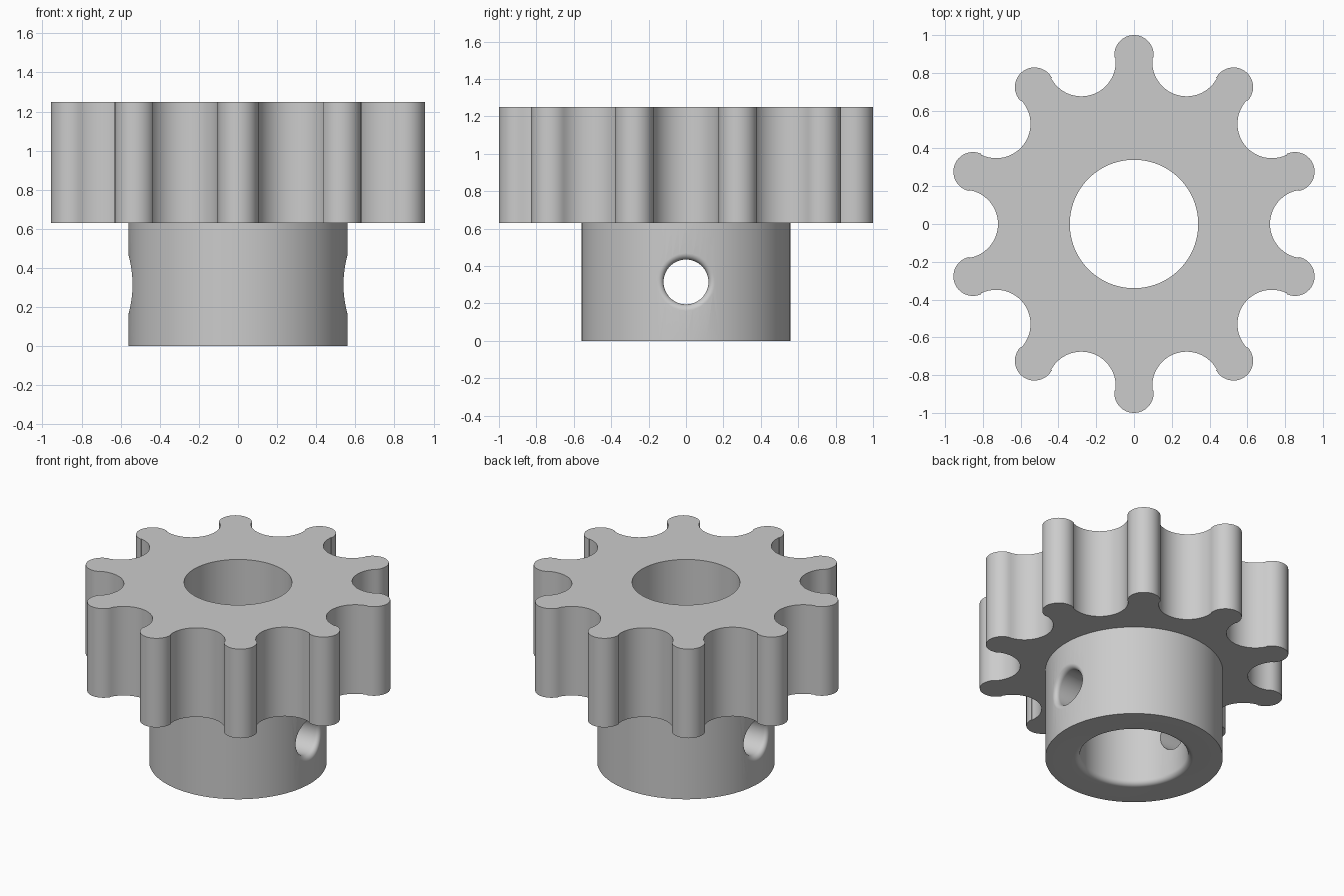
import bpy, bmesh
from math import sin, cos, pi, sqrt, atan2, tau
from mathutils import Vector

cube = bpy.data.objects.get("Cube")
if cube:
    bpy.data.objects.remove(cube, do_unlink=True)

TEETH = 10
BORE, HUB, SPLIT, TOP = 0.34, 0.56, 0.63, 1.25
TIP_R, TIP_C = 0.104, 0.896          # rounded tooth tips
GAP_R, GAP_C = 0.182, 0.902          # round valleys between teeth
HOLE_R, HOLE_Z, FILLET = 0.12, 0.315, 0.035

steel = bpy.data.materials.new("Grey steel")
steel.use_nodes = True
colour = (0.6, 0.6, 0.6, 1)
steel.diffuse_color = colour
steel.node_tree.nodes["Principled BSDF"].inputs["Base Color"].default_value = colour


def make_object(name, bm):
    bmesh.ops.recalc_face_normals(bm, faces=bm.faces)
    mesh = bpy.data.meshes.new(name)
    bm.to_mesh(mesh)
    bm.free()
    mesh.materials.append(steel)
    obj = bpy.data.objects.new(name, mesh)
    bpy.context.collection.objects.link(obj)
    return obj


def activate(obj):
    bpy.ops.object.select_all(action='DESELECT')
    obj.select_set(True)
    bpy.context.view_layer.objects.active = obj


def polar(r, a):
    return Vector((r * cos(a), r * sin(a), 0))


def arc(centre, r, a0, a1, n):
    return [centre + polar(r, a0 + (a1 - a0) * i / n) for i in range(n + 1)]


def ring_faces(bm, rings, closed=False):
    pairs = list(zip(rings, rings[1:])) + ([(rings[-1], rings[0])] if closed else [])
    for a, b in pairs:
        for i in range(len(a)):
            j = (i + 1) % len(a)
            bm.faces.new((a[i], a[j], b[j], b[i]))


# Toothed wheel: alternating tip and valley arcs around a round bore
tip, gap = polar(TIP_C, 0), polar(GAP_C, pi / TEETH)
reach = gap - tip
contact = atan2(reach.y, reach.x)
outline = []
for k in range(TEETH):
    turn = pi / 2 + k * tau / TEETH
    outline += arc(polar(TIP_C, turn), TIP_R, turn - contact, turn + contact, 24)
    mid = turn + pi / TEETH
    start = turn + contact + pi
    sweep = 2 * (mid + pi - start)
    outline += arc(polar(GAP_C, mid), GAP_R, start, start + sweep, 24)

bm = bmesh.new()
edges = []
for loop in (outline, arc(Vector(), BORE, 0, tau, 96)[:-1]):
    verts = [bm.verts.new(p + Vector((0, 0, SPLIT))) for p in loop]
    edges += [bm.edges.new((verts[i - 1], v)) for i, v in enumerate(verts)]
bmesh.ops.triangle_fill(bm, edges=edges, use_beauty=True)
bmesh.ops.dissolve_degenerate(bm, dist=1e-5, edges=bm.edges[:])
lifted = bmesh.ops.extrude_face_region(bm, geom=bm.faces[:], use_keep_orig=True)["geom"]
bmesh.ops.translate(bm, vec=(0, 0, TOP - SPLIT),
                    verts=[g for g in lifted if isinstance(g, bmesh.types.BMVert)])
wheel = make_object("toothed_wheel", bm)

# Hub: turned sleeve with a rounded lower bore edge
profile = [(BORE, SPLIT), (HUB, SPLIT), (HUB, 0)]
profile += [(BORE + FILLET * (1 - sin(t)), FILLET * (1 - cos(t)))
            for t in (i * pi / 16 for i in range(9))]
bm = bmesh.new()
rings = [[bm.verts.new(polar(r, i * tau / 96) + Vector((0, 0, z))) for i in range(96)]
         for r, z in profile]
ring_faces(bm, rings, closed=True)
hub = make_object("hub", bm)


# Cross holes: one cutter per side, flaring to meet the curved hub wall
def hole_cutter(name, side):
    stations = [(0, None)] + [(i * pi / 16, True) for i in range(9)] + [(pi / 2, False)]
    bm = bmesh.new()
    rings = []
    for t, on_wall in stations:
        r = HOLE_R + FILLET * (1 - cos(t))
        ring = []
        for i in range(48):
            y, z = r * cos(i * tau / 48), r * sin(i * tau / 48)
            x = sqrt(HUB ** 2 - y ** 2) - FILLET * (1 - sin(t))
            if on_wall is None:
                x = 0.1
            elif not on_wall:
                x = HUB + 0.1
            ring.append(bm.verts.new((side * x, y, HOLE_Z + z)))
        rings.append(ring)
    ring_faces(bm, rings)
    bm.faces.new(rings[0])
    bm.faces.new(rings[-1])
    obj = make_object(name, bm)
    obj.hide_render = True
    return obj


for name, side in (("left_hole_cutter", 1), ("right_hole_cutter", -1)):
    cutter = hole_cutter(name, side)
    mod = hub.modifiers.new("Cross hole", 'BOOLEAN')
    mod.operation, mod.solver, mod.object = 'DIFFERENCE', 'EXACT', cutter
    activate(hub)
    bpy.ops.object.modifier_apply(modifier=mod.name)
    bpy.data.objects.remove(cutter, do_unlink=True)

# Open the hub where it joins the wheel
bm = bmesh.new()
bm.from_mesh(hub.data)
hidden = [f for f in bm.faces if f.calc_center_median().z > SPLIT - 0.001]
bmesh.ops.delete(bm, geom=hidden, context='FACES')
bm.to_mesh(hub.data)
bm.free()

for obj in (wheel, hub):
    activate(obj)
    bpy.ops.object.shade_smooth_by_angle(angle=pi / 6)
